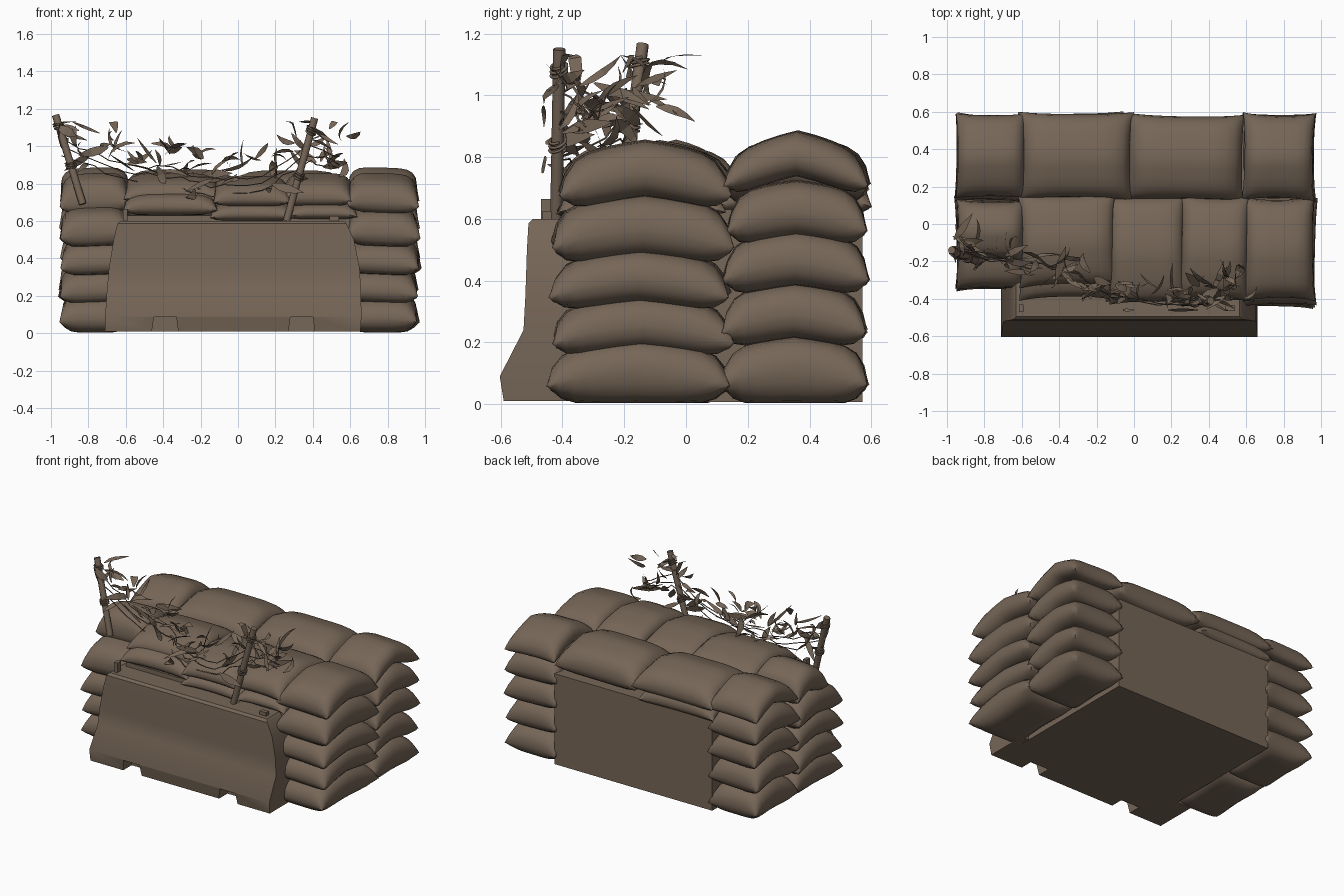
import bpy, bmesh, math, random
from mathutils import Vector, Matrix

random.seed(7)
if "Cube" in bpy.data.objects:
    bpy.data.objects.remove(bpy.data.objects["Cube"], do_unlink=True)

EARTH = bpy.data.materials.new("earth_brown")
EARTH.use_nodes = True
COLOUR = (0.18, 0.132, 0.095, 1)
EARTH.diffuse_color = COLOUR
EARTH.node_tree.nodes["Principled BSDF"].inputs["Base Color"].default_value = COLOUR


def finish(bm, name, smooth=None):
    """Turn a bmesh into a named object, optionally smooth up to an angle."""
    me = bpy.data.meshes.new(name)
    bm.to_mesh(me)
    bm.free()
    me.materials.append(EARTH)
    if smooth:
        me.shade_smooth()
        me.set_sharp_from_angle(angle=math.radians(smooth))
    ob = bpy.data.objects.new(name, me)
    bpy.context.collection.objects.link(ob)
    return ob


def box(name, x, y, z):
    bm = bmesh.new()
    bmesh.ops.create_cube(bm, size=1)
    for v in bm.verts:
        v.co = [a + (c + 0.5) * (b - a) for c, (a, b) in zip(v.co, (x, y, z))]
    return finish(bm, name)


def sandbag(name, x, y, z, arch=0.03, yaw=0.02, roll=0.0):
    """Stuffed bag with a pinched seam, filling the given x, y and z ranges."""
    bm = bmesh.new()
    hx, hy = (x[1] - x[0]) / 2, (y[1] - y[0]) / 2
    height = z[1] - z[0] - arch
    turn = Matrix.Rotation(random.uniform(-yaw, yaw), 3, "Z") @ Matrix.Rotation(roll, 3, "Y")
    centre = Vector((x[0] + hx, y[0] + hy, 0))
    wob = [random.uniform(0.0, 0.05) for _ in range(4)]
    for share in (0.55, -0.45):
        grid = bmesh.ops.create_grid(bm, x_segments=12, y_segments=12, size=1)["verts"]
        for v in grid:
            u, w = (math.sin(c * math.pi / 2) for c in v.co.xy)
            puff = (max(0, 1 - abs(u) ** 5) * max(0, 1 - abs(w) ** 7)) ** 0.5
            corner = (u * w) ** 4
            pinch_u = 1 - wob[0 if u < 0 else 1] * (1 - w * w) + 0.03 * corner
            pinch_w = 1 - wob[2 if w < 0 else 3] * (1 - u * u) + 0.03 * corner
            p = turn @ Vector((u * hx * pinch_u, w * hy * pinch_w, height * share * puff))
            lift = arch * (1 - abs(w) ** 1.2) - 0.02 * corner
            if z[0] == 0 and share < 0:
                lift *= 1 - puff
            v.co = p + centre + Vector((0, 0, z[0] + height * 0.45 + lift))
            v.co.z = max(v.co.z, 0.004)
        if share < 0:
            bmesh.ops.reverse_faces(bm, faces=list({f for v in grid for f in v.link_faces}))
    bmesh.ops.remove_doubles(bm, verts=bm.verts, dist=0.0005)
    return finish(bm, name, 60)


def tube(name, points, radius, sides=6):
    """Round bar swept along points."""
    cu = bpy.data.curves.new(name, "CURVE")
    cu.dimensions = "3D"
    cu.bevel_depth = radius
    cu.bevel_resolution = max(0, sides // 2 - 2)
    cu.use_fill_caps = True
    sp = cu.splines.new("POLY")
    sp.points.add(len(points) - 1)
    for p, co in zip(sp.points, points):
        p.co = (*co, 1)
    cu.materials.append(EARTH)
    ob = bpy.data.objects.new(name, cu)
    bpy.context.collection.objects.link(ob)
    return ob


# Inner core block
box("core_block", (-0.6, 0.6), (-0.36, 0.572), (0.008, 0.63))

# Concrete barrier: stacked sections (height, front y, left x, right x)
sections = [(0.01, -0.59, -0.71, 0.655), (0.09, -0.603, -0.71, 0.66),
            (0.24, -0.526, -0.70, 0.657), (0.35, -0.52, -0.69, 0.65),
            (0.50, -0.515, -0.665, 0.62), (0.585, -0.51, -0.645, 0.58), (0.60, -0.495, -0.63, 0.565)]
bm = bmesh.new()
rings = []
for z, y, x0, x1 in sections:
    rings.append([bm.verts.new(c) for c in ((x0, y, z), (x1, y, z), (x1, -0.3, z), (x0, -0.3, z))])
for a, b in zip(rings, rings[1:]):
    for i in range(4):
        j = (i + 1) % 4
        bm.faces.new((a[i], a[j], b[j], b[i]))
bm.faces.new(rings[0][::-1])
bm.faces.new(rings[-1])
barrier = finish(bm, "barrier", 40)

# Lifting notches cut into the foot of the barrier
for cx in (-0.39, 0.34):
    bm = bmesh.new()
    bmesh.ops.create_cube(bm, size=1)
    for v in bm.verts:
        half = 0.06 if v.co.z > 0 else 0.076
        v.co = (cx + math.copysign(half, v.co.x), -0.6 + v.co.y * 0.2, 0.085 if v.co.z > 0 else -0.03)
    cutter = finish(bm, "notch_cutter")
    cutter.hide_render = True
    mod = barrier.modifiers.new("notch", "BOOLEAN")
    mod.operation, mod.object, mod.solver = "DIFFERENCE", cutter, "EXACT"
    graph = bpy.context.evaluated_depsgraph_get()
    cut = bpy.data.meshes.new_from_object(barrier.evaluated_get(graph))
    barrier.modifiers.clear()
    barrier.data = cut
    bpy.data.objects.remove(cutter, do_unlink=True)

# Lifting blocks on top of the barrier
box("right_lifting_block", (-0.615, -0.59), (-0.47, -0.43), (0.59, 0.665))
box("left_lifting_block", (0.49, 0.54), (-0.465, -0.435), (0.59, 0.625))


def jit():
    return random.uniform(-0.015, 0.015)


# Side columns of sandbags
front_levels = [0.0, 0.145, 0.295, 0.445, 0.62]
back_levels = [0.0, 0.175, 0.345, 0.505, 0.665]
for side, label in ((1, "left"), (-1, "right")):
    for i in range(5):
        top = i == 4
        outer = (0.965 if side > 0 else 0.95) - (0.015 if top else 0)
        xr = sorted((side * 0.585, side * (outer + jit())))
        y0 = -0.43 if side > 0 else -0.34
        if top:
            y0 = -0.40 if side > 0 else -0.19
        z = front_levels[i]
        sandbag(f"{label}_front_sandbag_{i + 1}", xr, (y0 + jit(), 0.135 + jit()),
                (z, z + (0.235 if i >= 3 else 0.21)), 0.055 if top else 0.04, 0.03, side * 0.04 if i else 0)
        z = back_levels[i]
        sandbag(f"{label}_back_sandbag_{i + 1}", xr, (0.13 + jit(), 0.585 + jit() / 2),
                (z, z + 0.22), 0.075 if top else 0.04, 0.02, side * 0.03 if i else 0)

# Lower and upper rows of sandbags across the top
for i, (x0, x1, y0, y1, z0, z1) in enumerate([
        (-0.61, -0.12, -0.40, 0.12, 0.62, 0.76), (-0.14, 0.30, -0.41, 0.12, 0.59, 0.71),
        (0.27, 0.63, -0.41, 0.12, 0.60, 0.71), (-0.61, -0.06, 0.1, 0.592, 0.60, 0.75)]):
    sandbag(f"lower_top_sandbag_{i + 1}", (x0, x1), (y0, y1), (z0, z1), 0.02)
for i, (x0, x1, y0, y1, z0, z1) in enumerate([
        (-0.61, -0.10, -0.33, 0.16, 0.68, 0.855), (-0.13, 0.27, -0.42, 0.14, 0.66, 0.84),
        (0.25, 0.61, -0.40, 0.15, 0.66, 0.855),
        (-0.61, -0.01, 0.13, 0.592, 0.66, 0.875), (-0.03, 0.58, 0.13, 0.582, 0.63, 0.87)]):
    sandbag(f"upper_top_sandbag_{i + 1}", (x0, x1), (y0, y1), (z0, z1), 0.055, 0.03)

# Leaning stakes with wire wrapped round them
stakes = {"right": (Vector((-0.83, -0.205, 0.69)), Vector((-0.975, -0.14, 1.165))),
          "left": (Vector((0.26, -0.42, 0.6)), Vector((0.41, -0.41, 1.15)))}
for label, (foot, top) in stakes.items():
    tube(f"{label}_stake", [foot, top], 0.02, 10)
    axis = (top - foot).normalized()
    side_a = axis.orthogonal().normalized()
    side_b = axis.cross(side_a)
    for k, t in enumerate((0.4, 0.84)):
        coil = []
        for n in range(33):
            a = n * math.tau / 11
            coil.append(foot.lerp(top, t + n * 0.0022) + axis * 0.01 * math.sin(a)
                        + 0.026 * (side_a * math.cos(a) + side_b * math.sin(a)))
        tube(f"{label}_stake_wire_{k + 1}", coil, 0.005)

# Vines drooping between the stakes over the sandbags
route = [Vector(p) for p in ((-0.93, -0.14, 1.03), (-0.62, -0.2, 0.9), (-0.36, -0.23, 0.88),
                             (-0.14, -0.37, 0.82), (0.12, -0.41, 0.84), (0.38, -0.39, 1.0),
                             (0.54, -0.32, 0.95))]


def along(t):
    s = t * (len(route) - 1)
    i = min(int(s), len(route) - 2)
    return route[i].lerp(route[i + 1], s - i)


def scatter(r):
    return Vector([random.uniform(-r, r) for _ in range(3)])


for k in range(3):
    drop = Vector((0, -0.01 * k, -0.04 * k))
    tube(f"vine_{k + 1}", [along(n / 24) + drop + scatter(0.014) for n in range(25)], 0.003)

# Dry curled leaves: long blades that bend as they grow
bm = bmesh.new()
for n in range(95):
    p = along(random.random()) + scatter(0.07) + Vector((0, 0, random.uniform(-0.07, 0.14)))
    heading = Vector((random.uniform(-1, 1), random.uniform(-0.5, 0.9), random.uniform(-0.4, 0.9))).normalized()
    across = heading.orthogonal().normalized()
    across.rotate(Matrix.Rotation(random.uniform(0, math.tau), 3, heading))
    bend = Matrix.Rotation(random.uniform(-0.5, 0.5), 3, across)
    step = random.uniform(0.024, 0.052)
    width = random.uniform(0.008, 0.027)
    last = None
    for taper in (0.2, 0.9, 1.0, 0.6, 0.04):
        p.x = max(p.x, -0.97)
        p.y = max(p.y, -0.46)
        p.z = min(max(p.z, 0.72), 1.13)
        pair = [bm.verts.new(p + across * width * taper * s) for s in (-1, 1)]
        if last:
            bm.faces.new((last[0], last[1], pair[1], pair[0]))
        last = pair
        p = p + heading * step
        heading = bend @ heading
finish(bm, "dry_leaves")
